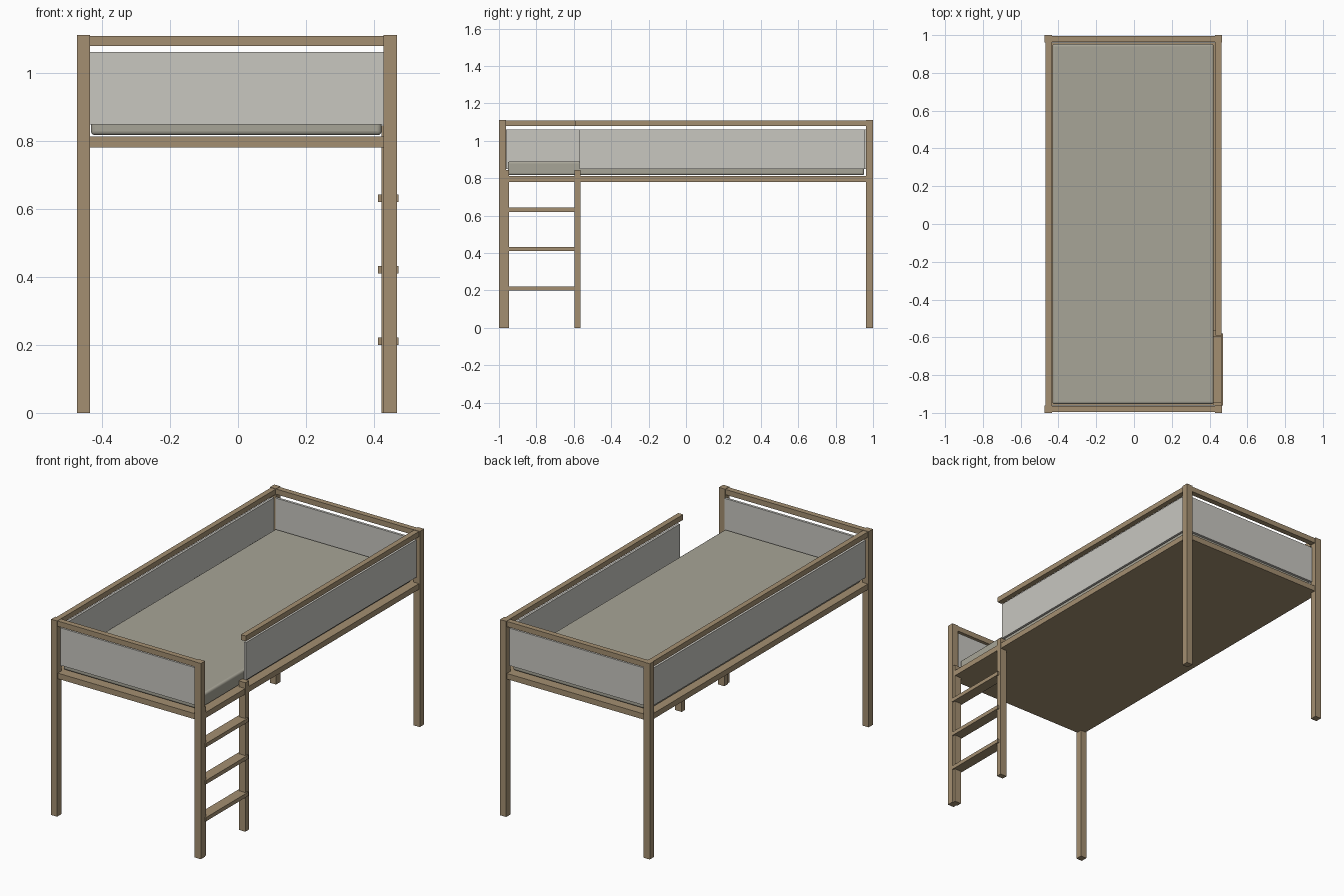
import bpy

cube = bpy.data.objects.get("Cube")
if cube:
    bpy.data.objects.remove(cube, do_unlink=True)


def material(name, color):
    m = bpy.data.materials.new(name)
    m.use_nodes = True
    m.diffuse_color = (*color, 1)
    bsdf = next(n for n in m.node_tree.nodes if n.type == 'BSDF_PRINCIPLED')
    bsdf.inputs["Base Color"].default_value = (*color, 1)
    return m


wood = material("warm wood", (0.37, 0.275, 0.165))
panel = material("pale panel", (0.58, 0.57, 0.53))
fabric = material("mattress fabric", (0.39, 0.375, 0.31))


def box(name, x, y, z, mat, bevel=0):
    """Box given by its (low, high) extent along each axis."""
    spans = (x, y, z)
    bpy.ops.mesh.primitive_cube_add(size=1, location=[(a + b) / 2 for a, b in spans])
    ob = bpy.context.object
    ob.name = name
    ob.scale = [b - a for a, b in spans]
    bpy.ops.object.transform_apply(location=False, rotation=False, scale=True)
    ob.data.materials.append(mat)
    if bevel:
        mod = ob.modifiers.new("soft edges", 'BEVEL')
        mod.width = bevel
        mod.segments = 4
        bpy.ops.object.shade_smooth_by_angle()
    return ob


TOP = (1.078, 1.108)      # guard rail heights
GUARD = (0.848, 1.06)     # guard panel heights
LEFT, RIGHT = (-0.473, -0.435), (0.428, 0.467)
OPENING = -0.57           # end of the ladder opening

# Corner posts
for side, x in (("right", LEFT), ("left", RIGHT)):
    box(f"front_{side}_post", x, (-1, -0.962), (0, 1.11), wood)
    box(f"back_{side}_post", x, (0.962, 1), (0, 1.11), wood)

# Platform with its edge rails
box("bed_platform", (-0.468, 0.462), (-0.994, 0.994), (0.78, 0.812), wood)
box("mattress", (-0.432, 0.422), (-0.953, 0.953), (0.816, 0.89), fabric, 0.012)

# Guard rails and panels at both ends
for end, s in (("front", -1), ("back", 1)):
    box(f"{end}_top_rail", (-0.435, 0.428), sorted((s * 0.964, s * 0.995)), TOP, wood)
    box(f"{end}_panel", (-0.435, 0.428), sorted((s * 0.957, s * 0.971)), GUARD, panel)

# Guard rails and panels along both sides
box("right_top_rail", (-0.468, -0.437), (-0.962, 0.962), TOP, wood)
box("right_panel", (-0.457, -0.444), (-0.957, 0.957), GUARD, panel)
box("left_top_rail", (0.431, 0.462), (-0.59, 0.962), TOP, wood)
box("left_panel", (0.437, 0.45), (OPENING, 0.957), GUARD, panel)

# Ladder
for name, y in (("front", (-0.977, -0.946)), ("back", (-0.595, -0.564))):
    box(f"ladder_{name}_post", (0.422, 0.463), y, (0, 0.845), wood)
for i in range(3):
    z = 0.2 + 0.21 * i
    box(f"ladder_rung_{i + 1}", (0.412, 0.471), (-0.961, -0.579), (z, z + 0.022), wood)
